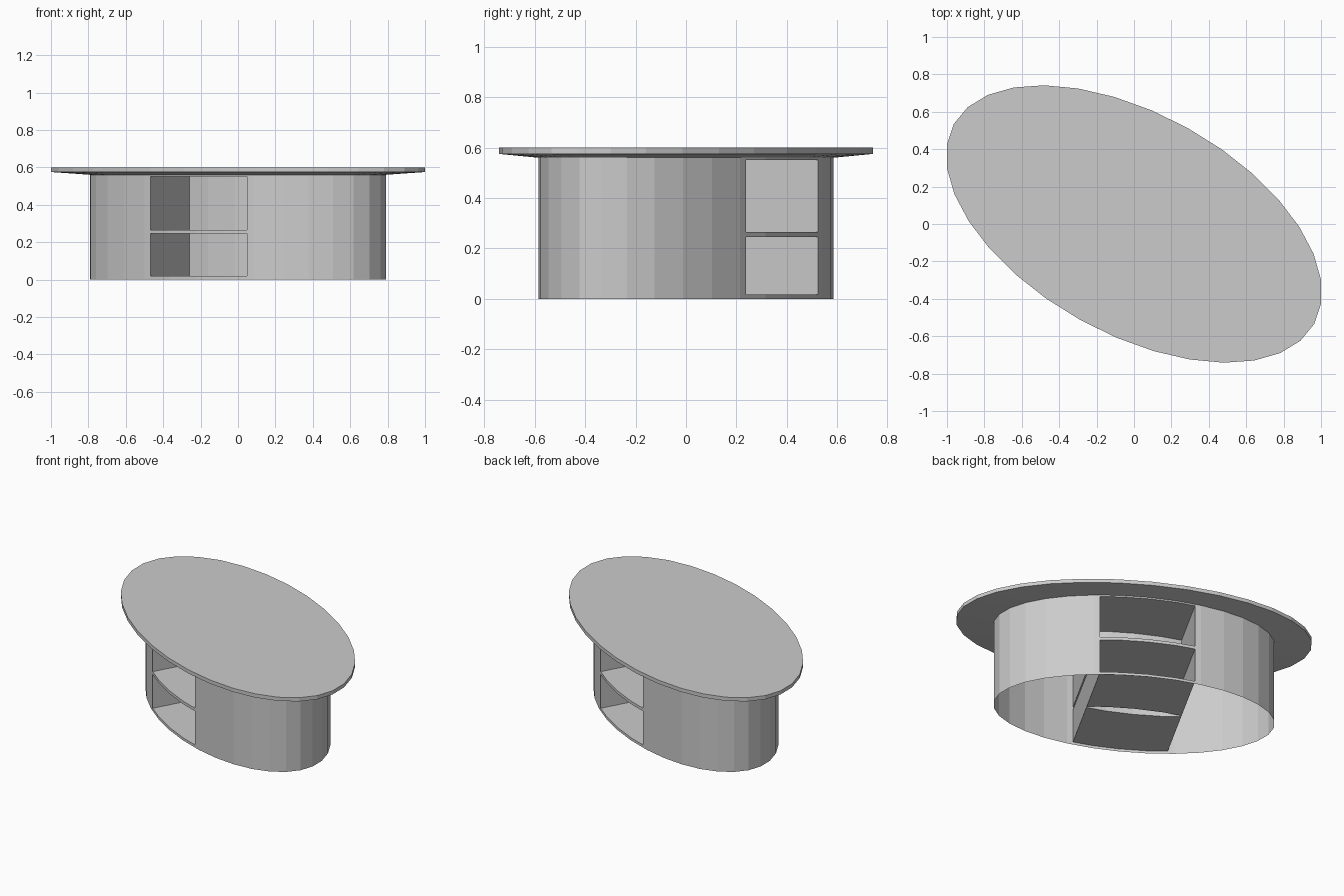
import bpy, bmesh, math

if "Cube" in bpy.data.objects:
    bpy.data.objects.remove(bpy.data.objects["Cube"])

A, B, SIDES = 1.102, 0.588, 32      # semi-axes of the oval top
TURN = math.radians(-29)            # the whole table is turned about z
K = 0.79                            # base size relative to the top
HALF = 0.295                        # half width of a shelf opening
DEPTH = 0.43
BANDS = [(0.018, 0.245), (0.265, 0.55)]   # lower and upper compartments
WALL_TOP = 0.56


def oval(k):
    return [(k * A * math.cos(2 * math.pi * i / SIDES),
             k * B * math.sin(2 * math.pi * i / SIDES)) for i in range(SIDES)]


def finish(bm, name):
    bmesh.ops.remove_doubles(bm, verts=bm.verts, dist=1e-4)
    bmesh.ops.recalc_face_normals(bm, faces=bm.faces)
    me = bpy.data.meshes.new(name)
    bm.to_mesh(me)
    bm.free()
    ob = bpy.data.objects.new(name, me)
    ob.rotation_euler.z = TURN
    bpy.context.collection.objects.link(ob)


def face(bm, *pts):
    bm.faces.new([bm.verts.new(p) for p in pts])


# Oval top with a shallow sloping underside
bm = bmesh.new()
rings = [[bm.verts.new((x, y, z)) for x, y in oval(k)]
         for k, z in ((K, WALL_TOP), (1, 0.575), (1, 0.6))]
for lo, hi in zip(rings, rings[1:]):
    for i in range(SIDES):
        j = (i + 1) % SIDES
        bm.faces.new((lo[i], lo[j], hi[j], hi[i]))
bm.faces.new(rings[-1])
bm.faces.new(rings[0][::-1])
finish(bm, "table_top")

# Base outline, with extra points where the openings begin and end
outline = []
pts = oval(K)
for p, q in zip(pts, pts[1:] + pts[:1]):
    outline.append(p)
    for e in (HALF, -HALF):
        if (p[0] - e) * (q[0] - e) < 0:
            t = (e - p[0]) / (q[0] - p[0])
            outline.append((e, p[1] + t * (q[1] - p[1])))

# Open-bottomed shell with four recessed compartments
bm = bmesh.new()
for p, q in zip(outline, outline[1:] + outline[:1]):
    opening = abs(p[0] + q[0]) / 2 < HALF
    levels = [0, *BANDS[0], *BANDS[1], WALL_TOP]
    for n, (z0, z1) in enumerate(zip(levels, levels[1:])):
        if not (opening and n % 2):
            face(bm, (*p, z0), (*q, z0), (*q, z1), (*p, z1))
            continue
        # floor, ceiling and back follow the curve of the wall
        d = -math.copysign(DEPTH, p[1])
        pi, qi = (p[0], p[1] + d), (q[0], q[1] + d)
        for z in (z0, z1):
            face(bm, (*p, z), (*q, z), (*qi, z), (*pi, z))
        face(bm, (*pi, z0), (*qi, z0), (*qi, z1), (*pi, z1))
        # side walls
        for o, i in ((p, pi), (q, qi)):
            if abs(abs(o[0]) - HALF) < 1e-5:
                face(bm, (*o, z0), (*i, z0), (*i, z1), (*o, z1))
finish(bm, "shelf_base")
